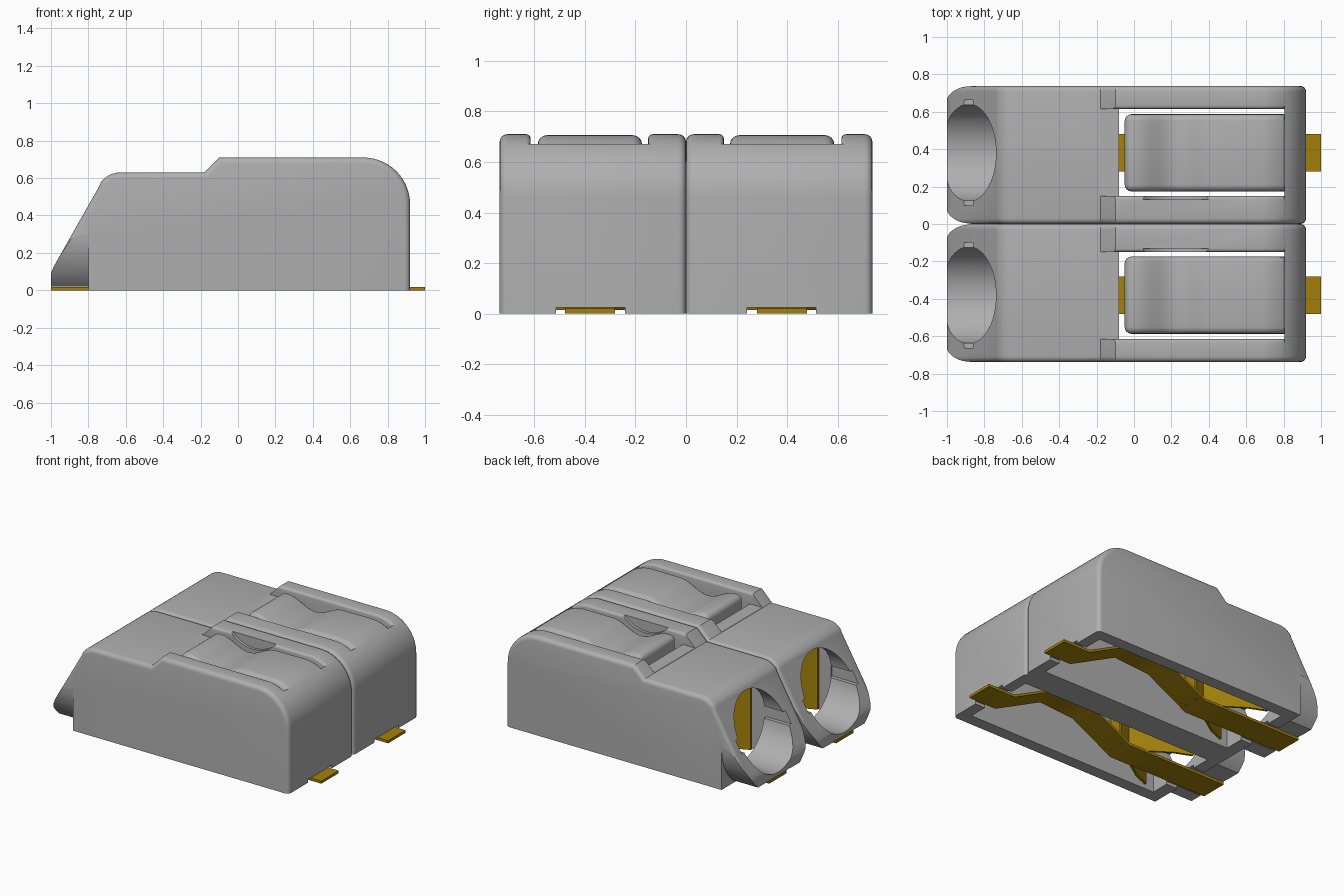
import bpy, bmesh, math

cube = bpy.data.objects.get("Cube")
if cube:
    bpy.data.objects.remove(cube, do_unlink=True)


def material(name, color, roughness):
    m = bpy.data.materials.new(name)
    m.use_nodes = True
    m.diffuse_color = color
    bsdf = m.node_tree.nodes["Principled BSDF"]
    bsdf.inputs["Base Color"].default_value = color
    bsdf.inputs["Roughness"].default_value = roughness
    return m


GREY = material("housing grey", (0.43, 0.43, 0.43, 1), 0.6)
GOLD = material("contact gold", (0.37, 0.22, 0.003, 1), 0.5)


def arc(cx, cz, r, a0, a1, n):
    """Points on an arc, angles in degrees."""
    return [(cx + r * math.cos(math.radians(a0 + (a1 - a0) * i / n)),
             cz + r * math.sin(math.radians(a0 + (a1 - a0) * i / n))) for i in range(n + 1)]


def bevel_edges(bm, edges, width):
    bmesh.ops.bevel(bm, geom=edges, offset=width, segments=4, profile=0.5,
                    affect="EDGES", clamp_overlap=False)


def prism(name, points, lo, hi, axis="y", mat=GREY, bevel=0, bevel_above=0):
    """Extrude a flat profile along an axis; round its side outline if asked."""
    def place(p, d):
        return {"x": (d, p[0], p[1]), "y": (p[0], d, p[1]), "z": (p[0], p[1], d)}[axis]
    bm = bmesh.new()
    a = [bm.verts.new(place(p, lo)) for p in points]
    b = [bm.verts.new(place(p, hi)) for p in points]
    bm.faces.new(a)
    bm.faces.new(b)
    n = len(points)
    for i in range(n):
        j = (i + 1) % n
        bm.faces.new((a[i], a[j], b[j], b[i]))
    bmesh.ops.recalc_face_normals(bm, faces=bm.faces)
    if bevel:
        bevel_edges(bm, [e for e in bm.edges
                         if abs(e.verts[0].co.y - e.verts[1].co.y) < 1e-5
                         and (e.verts[0].co.z + e.verts[1].co.z) / 2 > bevel_above], bevel)
    mesh = bpy.data.meshes.new(name)
    bm.to_mesh(mesh)
    bm.free()
    mesh.materials.append(mat)
    ob = bpy.data.objects.new(name, mesh)
    bpy.context.collection.objects.link(ob)
    return ob


def box(x0, x1, y0, y1, z0, z1):
    return prism("cutter", [(x0, z0), (x1, z0), (x1, z1), (x0, z1)], y0, y1)


def cut(ob, cutter):
    """Subtract a cutter for good and remove it."""
    mod = ob.modifiers.new("cut", "BOOLEAN")
    mod.operation, mod.solver, mod.object = "DIFFERENCE", "EXACT", cutter
    bpy.context.view_layer.update()
    mesh = bpy.data.meshes.new_from_object(
        ob.evaluated_get(bpy.context.evaluated_depsgraph_get()))
    ob.modifiers.clear()
    ob.data = mesh
    bpy.data.objects.remove(cutter, do_unlink=True)


def finish(ob):
    """Smooth the rounded faces and mirror the part to the second pole."""
    bpy.ops.object.select_all(action="DESELECT")
    ob.select_set(True)
    bpy.context.view_layer.objects.active = ob
    bpy.ops.object.shade_smooth_by_angle(angle=math.radians(30))
    mod = ob.modifiers.new("second pole", "MIRROR")
    mod.use_axis = (False, True, False)
    mod.use_mirror_merge = False


MID = 0.381                      # centre line of one pole
RAIL_IN, RAIL_OUT = 0.15, 0.615  # inner faces of the two rails
BACK_ARC = arc(0.67, 0.46, 0.25, 90, 0, 14)

# Housing: side profile with rounded outline
outline = [(-1, 0), (-1, 0.09), (-0.985, 0.128), (-0.74, 0.56)]
outline += arc(-0.63, 0.50, 0.13, 142, 90, 6)
outline += [(-0.18, 0.63), (-0.10, 0.71)] + BACK_ARC + [(0.92, 0)]
body = prism("housing", outline, 0, 0.738, bevel=0.03, bevel_above=0.2)

# Lower funnel corners trimmed to a round tube, raised clear of the tab
for s in (-1, 1):
    quarter = [(0.37 + s * y, z) for y, z in arc(0, 0.3, 0.367, 0, -72, 14)]
    quarter += [(0.37 + s * 0.113, -0.2), (0.37 + s * 0.5, -0.2), (0.37 + s * 0.5, 0.3)]
    cut(body, prism("cutter", quarter, -1.2, -0.8, axis="x"))
cut(body, box(-1.1, -0.8, -0.1, 0.9, -0.1, 0.021))

# Hollow inside, open below
cut(body, box(-0.71, 0.84, 0.10, 0.65, -0.1, 0.54))
# Wire entry with a key slot on each side
cut(body, prism("cutter", arc(MID, 0.305, 0.26, 0, 352.5, 47), -1.2, -0.68, axis="x"))
cut(body, box(-1.1, -0.70, MID - 0.283, MID + 0.283, 0.26, 0.345))
# Button opening, deck between the rails, contact channel
cut(body, box(-0.08, 0.805, RAIL_IN, RAIL_OUT, 0.4, 0.9))
cut(body, box(-0.25, -0.07, RAIL_IN, RAIL_OUT, 0.632, 0.9))
cut(body, box(-1.1, 1.1, 0.242, 0.515, -0.1, 0.023))

# Rounded inner top edges of the rails
bm = bmesh.new()
bm.from_mesh(body.data)
bevel_edges(bm, [e for e in bm.edges if any(
    all(abs(v.co.y - y) < 1e-4 and v.co.z > 0.65 and -0.11 < v.co.x < 0.82 for v in e.verts)
    for y in (RAIL_IN, RAIL_OUT))], 0.018)
bm.to_mesh(body.data)
bm.free()

# Finger scoop continued into the inner rail
SCOOP_X = 0.223
cut(body, prism("cutter", arc(SCOOP_X, 0.876, 0.241, 0, 352.5, 47), 0.13, 0.40))
finish(body)

# Release button with a soft finger dip, joined to the housing at the back
button = [(-0.05, 0.45)] + arc(-0.01, 0.665, 0.04, 180, 90, 5)
button += [(SCOOP_X + 0.22 * t / 9,
            0.705 - 0.035 * (1 + math.cos(math.pi * t / 9))) for t in range(-9, 10)]
button += [(x, z - 0.004) for x, z in BACK_ARC if x < 0.81] + [(0.83, 0.6), (0.83, 0.45)]
finish(prism("release_button", button, 0.174, 0.587, bevel=0.036, bevel_above=0.53))

# Contact rail along the bottom with its solder tabs
path = [(-1, 0), (-0.2, 0), (0.12, 0.17), (0.4, 0.19), (0.78, 0), (1, 0)]
path += [(x, z + 0.019) for x, z in reversed(path)]
finish(prism("contact_rail", path, MID - 0.099, MID + 0.099, mat=GOLD))

# Pair of spring leaves closing in on the wire behind its entry
for side, s in (("inner", -1), ("outer", 1)):
    leaf = [(-0.62, 0.25), (-0.50, 0.20), (-0.25, 0.03), (-0.16, 0.06)]
    leaf += [(x, y - 0.018) for x, y in reversed(leaf)]
    finish(prism(side + "_spring_leaf", [(x, MID + s * y) for x, y in leaf],
                 0.015, 0.52, axis="z", mat=GOLD))
